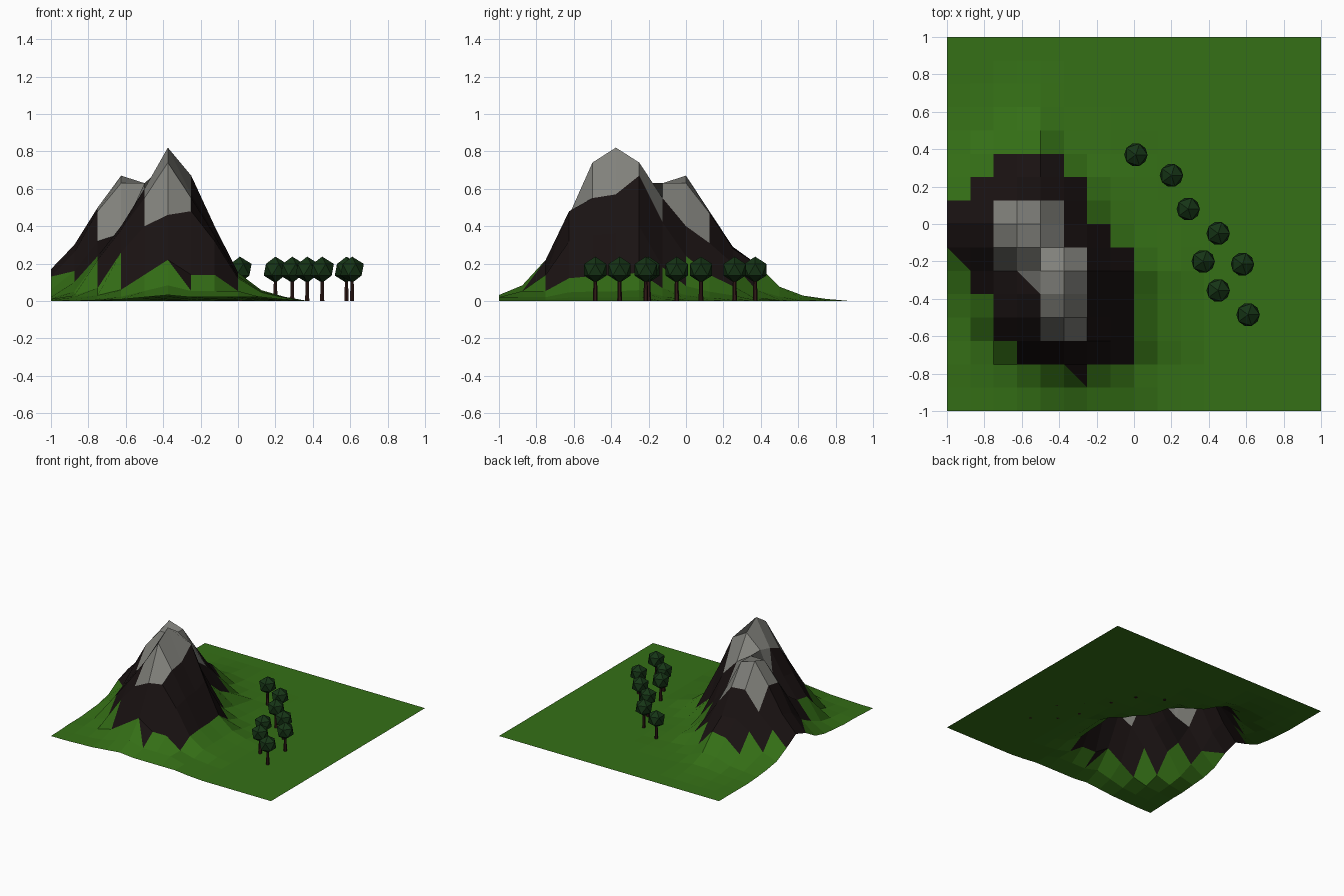
import bpy, bmesh, math
from mathutils import Matrix, Vector

if "Cube" in bpy.data.objects:
    bpy.data.objects.remove(bpy.data.objects["Cube"])


def material(name, rgb):
    m = bpy.data.materials.new(name)
    m.diffuse_color = (*rgb, 1)
    m.use_nodes = True
    m.node_tree.nodes["Principled BSDF"].inputs["Base Color"].default_value = m.diffuse_color
    return m


GRASS = material("grass", (0.035, 0.16, 0.008))
ROCK = material("rock", (0.010, 0.006, 0.006))
SNOW = material("peak_stone", (0.22, 0.22, 0.20))
LEAF = material("leaves", (0.008, 0.035, 0.008))
BARK = material("bark", (0.03, 0.010, 0.008))

N, CELL = 16, 0.125

# Mountain heights in hundredths: x = -1 .. -0.125, rows y = -0.75 .. 0.375
CORE = [
    (1, 2, 3, 6, 14, 22, 14, 14),
    (1, 3, 7, 26, 40, 46, 48, 32),
    (2, 5, 22, 38, 55, 74, 55, 35),
    (3, 10, 24, 40, 60, 82, 57, 36),
    (6, 16, 32, 36, 63, 74, 67, 40),
    (13, 26, 48, 63, 63, 55, 42, 18),
    (17, 30, 50, 67, 63, 40, 24, 8),
    (10, 22, 33, 48, 47, 31, 14, 5),
    (4, 8, 22, 29, 28, 20, 8, 3),
    (2, 5, 8, 18, 20, 6, 2, 1),
]
# Cell ranges per row (row: first, last column) for bare rock and pale peaks
ROCK_ROWS = {2: (3, 7), 3: (2, 7), 4: (2, 7), 5: (1, 7), 6: (1, 7),
             7: (0, 6), 8: (0, 5), 9: (1, 5), 10: (2, 4)}
SNOW_ROWS = {3: (4, 5), 4: (4, 5), 5: (4, 5), 6: (2, 5), 7: (2, 4), 8: (2, 4)}
# Cells split on the diagonal: material of the upper right half
SPLIT = {(3, 5): 2, (5, 1): 1, (0, 6): 1}


def height(i, j):
    ci, cj = min(i, 7), min(max(j, 2), 11)
    away = max(i - ci, abs(j - cj))
    z = CORE[cj - 2][ci] / 100 * 0.38 ** away
    return z if away < 4 and z > 0.003 else 0.0


def cell_material(i, j):
    for index, rows in ((2, SNOW_ROWS), (1, ROCK_ROWS)):
        if j in rows and rows[j][0] <= i <= rows[j][1]:
            return index
    return 0


def finish(name, bm, mats):
    me = bpy.data.meshes.new(name)
    bm.to_mesh(me)
    bm.free()
    for m in mats:
        me.materials.append(m)
    ob = bpy.data.objects.new(name, me)
    bpy.context.collection.objects.link(ob)
    return ob


# Terrain sheet with the twin-peaked mountain
bm = bmesh.new()
v = [[bm.verts.new((-1 + i * CELL, -1 + j * CELL, height(i, j)))
      for i in range(N + 1)] for j in range(N + 1)]
for j in range(N):
    for i in range(N):
        a, b, c, d = v[j][i], v[j][i + 1], v[j + 1][i + 1], v[j + 1][i]
        base = cell_material(i, j)
        if (i, j) in SPLIT:
            bm.faces.new((a, b, d)).material_index = base
            bm.faces.new((b, c, d)).material_index = SPLIT[i, j]
        else:
            bm.faces.new((a, b, c, d)).material_index = base
finish("terrain", bm, [GRASS, ROCK, SNOW])

# Trees: tapered trunk and faceted crown
TREES = [(0.01, 0.37), (0.20, 0.26), (0.29, 0.08), (0.45, -0.05),
         (0.37, -0.20), (0.58, -0.215), (0.45, -0.355), (0.61, -0.485)]
for n, (x, y) in enumerate(TREES, 1):
    bm = bmesh.new()
    bmesh.ops.create_cone(bm, cap_ends=True, segments=6, radius1=0.013, radius2=0.009,
                          depth=0.13, matrix=Matrix.Translation((x, y, 0.065)))
    finish(f"tree_trunk_{n}", bm, [BARK])
    bm = bmesh.new()
    bmesh.ops.create_icosphere(bm, subdivisions=1, radius=0.07,
                               matrix=Matrix.Translation((x, y, 0.167)))
    finish(f"tree_crown_{n}", bm, [LEAF])
